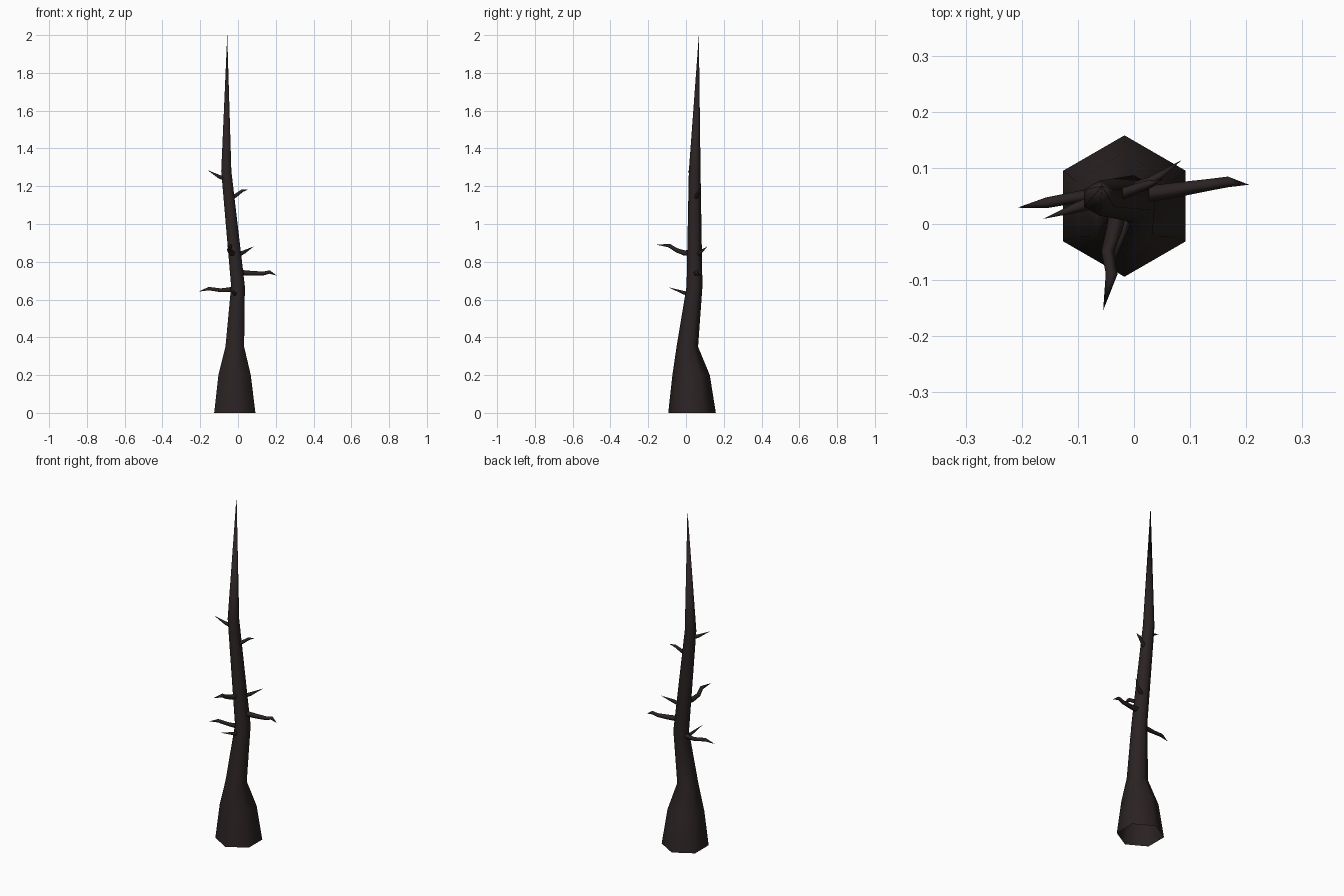
import bpy, bmesh, math
from mathutils import Vector

bark = bpy.data.materials.new("dark bark")
bark.diffuse_color = (0.024, 0.0165, 0.0165, 1)


def tube(name, stations, sides, level=False):
    """Tapered tube through (x, y, z, radius) stations, closed to a point at the end."""
    bm = bmesh.new()
    pts = [Vector(s[:3]) for s in stations]
    rings = []
    for i, s in enumerate(stations[:-1]):
        if level:
            u, v = Vector((1, 0, 0)), Vector((0, 1, 0))
        else:
            d = (pts[i + 1] - pts[max(i - 1, 0)]).normalized()
            u = Vector((0, 0, 1)).cross(d).normalized()
            v = d.cross(u)
        ring = []
        for k in range(sides):
            a = math.pi / 2 + 2 * math.pi * k / sides
            ring.append(bm.verts.new(pts[i] + s[3] * (u * math.cos(a) + v * math.sin(a))))
        rings.append(ring)
    tip = bm.verts.new(pts[-1])
    for k in range(sides):
        n = (k + 1) % sides
        for a, b in zip(rings, rings[1:]):
            bm.faces.new((a[k], a[n], b[n], b[k]))
        bm.faces.new((rings[-1][k], rings[-1][n], tip))
    for f in bm.faces:
        f.smooth = True
    mesh = bpy.data.meshes.new(name)
    bm.to_mesh(mesh)
    bm.free()
    mesh.materials.append(bark)
    obj = bpy.data.objects.new(name, mesh)
    bpy.context.collection.objects.link(obj)


# hexagonal trunk, open underneath
tube("trunk", [(-0.017, 0.032, 0, 0.126), (-0.018, 0.027, 0.20, 0.099),
               (-0.017, 0.007, 0.35, 0.057), (0, 0.045, 0.67, 0.042),
               (-0.062, 0.046, 1.28, 0.031), (-0.057, 0.068, 2.0, 0)], 6, True)

# long crooked branches
tube("right_branch", [(0.0, 0.05, 0.742, 0.016), (0.07, 0.06, 0.738, 0.014),
                      (0.135, 0.07, 0.737, 0.011), (0.167, 0.075, 0.745, 0.010),
                      (0.205, 0.07, 0.727, 0)], 5)
tube("left_branch", [(0.0, 0.05, 0.648, 0.016), (-0.04, 0.05, 0.652, 0.014),
                     (-0.09, 0.05, 0.648, 0.011), (-0.155, 0.038, 0.657, 0.010),
                     (-0.208, 0.029, 0.642, 0)], 5)
tube("front_branch", [(-0.025, 0.04, 0.845, 0.017), (-0.035, -0.01, 0.846, 0.015),
                      (-0.047, -0.05, 0.860, 0.012), (-0.040, -0.09, 0.885, 0.011),
                      (-0.055, -0.154, 0.890, 0)], 5)

# short twigs
tube("lower_front_twig", [(-0.01, 0.03, 0.625, 0.013), (-0.02, -0.01, 0.635, 0.010),
                          (-0.045, -0.093, 0.665, 0)], 5)
tube("middle_right_twig", [(-0.02, 0.055, 0.828, 0.014), (0.03, 0.075, 0.850, 0.010),
                           (0.085, 0.114, 0.882, 0)], 5)
tube("upper_right_twig", [(-0.05, 0.045, 1.125, 0.013), (-0.01, 0.058, 1.152, 0.010),
                          (0.022, 0.070, 1.176, 0.008), (0.052, 0.080, 1.182, 0)], 5)
tube("upper_left_twig", [(-0.055, 0.045, 1.235, 0.014), (-0.10, 0.030, 1.250, 0.010),
                         (-0.162, 0.009, 1.286, 0)], 5)
